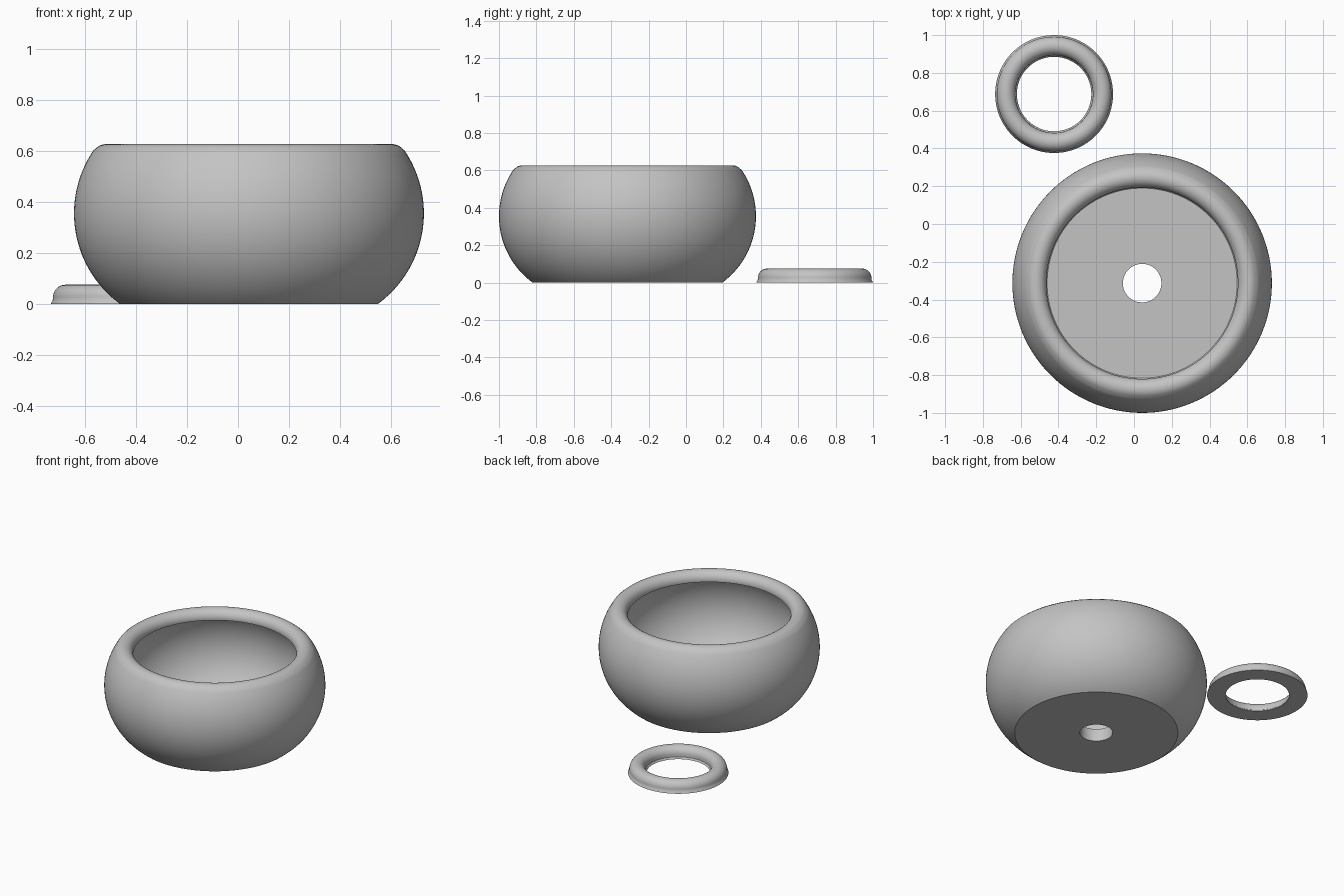
import bpy
import math

cube = bpy.data.objects.get("Cube")
if cube:
    bpy.data.objects.remove(cube, do_unlink=True)

clay = bpy.data.materials.new("plain_grey")
clay.use_nodes = True
GREY = (0.55, 0.55, 0.55, 1)
clay.diffuse_color = GREY
clay.node_tree.nodes["Principled BSDF"].inputs["Base Color"].default_value = GREY


def arc(cr, cz, radius, start, end, steps):
    """Points (r, z) along a circular arc, angles in degrees."""
    pts = []
    for i in range(steps + 1):
        a = math.radians(start + (end - start) * i / steps)
        pts.append((cr + radius * math.cos(a), cz + radius * math.sin(a)))
    return pts


def lathe(name, profile, centre, segments=128):
    """Revolve a closed profile, given counter-clockwise, about the z axis."""
    n = len(profile)
    verts, faces = [], []
    for s in range(segments):
        a = math.tau * s / segments
        verts += [(r * math.cos(a), r * math.sin(a), z) for r, z in profile]
    for s in range(segments):
        t = (s + 1) % segments
        for i in range(n):
            j = (i + 1) % n
            faces.append((s * n + i, t * n + i, t * n + j, s * n + j))
    mesh = bpy.data.meshes.new(name)
    mesh.from_pydata(verts, [], faces)
    mesh.materials.append(clay)
    obj = bpy.data.objects.new(name, mesh)
    obj.location = centre
    bpy.context.collection.objects.link(obj)
    bpy.ops.object.select_all(action="DESELECT")
    obj.select_set(True)
    bpy.context.view_layer.objects.active = obj
    bpy.ops.object.shade_smooth_by_angle(angle=math.radians(35))
    return obj


# Bowl: drain hole, flat foot, round belly, rolled rim, hollow inside
HOLE, FLOOR, BELLY_R, BELLY_Z = 0.102, 0.085, 0.247, 0.355
bowl = [(HOLE, 0)]
bowl += arc(BELLY_R, BELLY_Z, 0.44, -53.8, 34.3, 40)
bowl += arc(0.562, 0.572, 0.055, 42, 190, 20)
bowl += arc(BELLY_R, BELLY_Z, 0.372, 33, -46.5, 32)
bowl += [(HOLE, FLOOR)]
lathe("bowl", bowl, (0.043, -0.313, 0))

# Loose ring: flat underside, thin flared foot, half-round top
ring = [(0.197, 0), (0.312, 0), (0.311, 0.004), (0.305, 0.012)]
ring += arc(0.2545, 0.026, 0.049, 0, 180, 24)
ring += [(0.205, 0.012), (0.198, 0.004)]
lathe("ring", ring, (-0.423, 0.688, 0))
